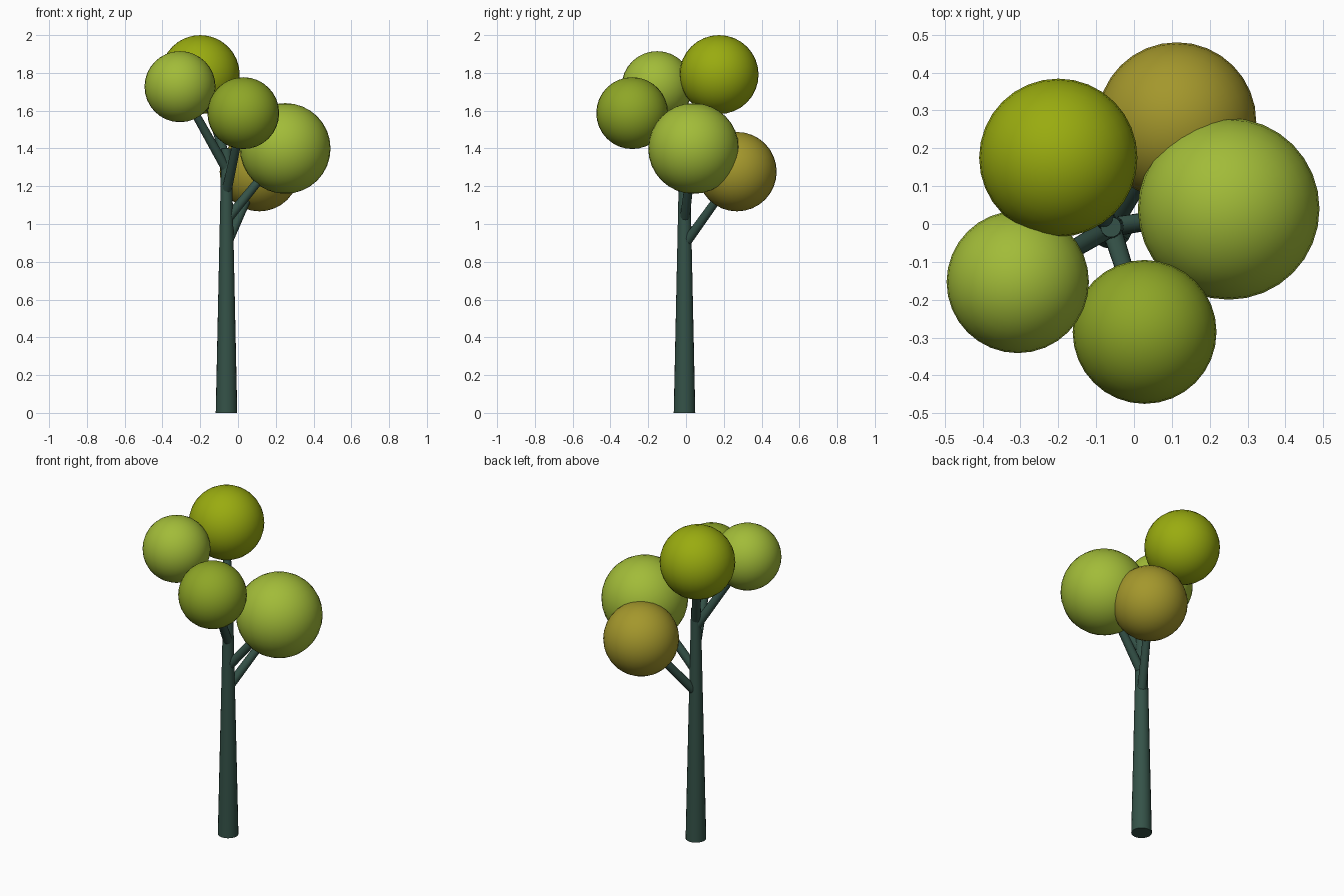
import bpy
from mathutils import Vector

if "Cube" in bpy.data.objects:
    bpy.data.objects.remove(bpy.data.objects["Cube"])


def material(name, color):
    m = bpy.data.materials.new(name)
    m.diffuse_color = (*color, 1)
    m.use_nodes = True
    m.node_tree.nodes["Principled BSDF"].inputs["Base Color"].default_value = m.diffuse_color
    return m


def finish(name, mat):
    ob = bpy.context.object
    ob.name = name
    ob.data.materials.append(mat)
    bpy.ops.object.shade_smooth_by_angle(angle=0.7)
    return ob


def limb(name, start, end, r1, r2, mat):
    a, b = Vector(start), Vector(end)
    d = b - a
    bpy.ops.mesh.primitive_cone_add(vertices=20, radius1=r1, radius2=r2,
                                    depth=d.length, location=(a + b) / 2,
                                    rotation=d.to_track_quat('Z', 'Y').to_euler())
    finish(name, mat)


bark = material("bark", (0.035, 0.085, 0.065))
light = material("light_leaf", (0.36, 0.50, 0.04))
mid = material("mid_leaf", (0.27, 0.38, 0.02))
bright = material("bright_leaf", (0.32, 0.41, 0.005))
olive = material("olive_leaf", (0.37, 0.31, 0.025))

# Trunk
TX, TY = -0.061, -0.008
limb("trunk", (TX, TY, 0), (TX, TY, 1.40), 0.057, 0.027, bark)

# Each crown ball with the branch that carries it: centre, radius, branch height
crowns = [
    ("top", (-0.20, 0.175, 1.791), 0.209, 1.33, bright),
    ("left", (-0.307, -0.153, 1.727), 0.188, 1.29, light),
    ("front", (0.028, -0.285, 1.587), 0.190, 1.17, mid),
    ("right", (0.25, 0.04, 1.40), 0.240, 1.02, light),
    ("back", (0.113, 0.27, 1.277), 0.210, 0.89, olive),
]
for name, centre, radius, height, mat in crowns:
    limb(name + "_branch", (TX, TY, height), centre, 0.026, 0.02, bark)
    bpy.ops.mesh.primitive_uv_sphere_add(segments=32, ring_count=16,
                                         radius=radius, location=centre)
    finish(name + "_foliage", mat)
